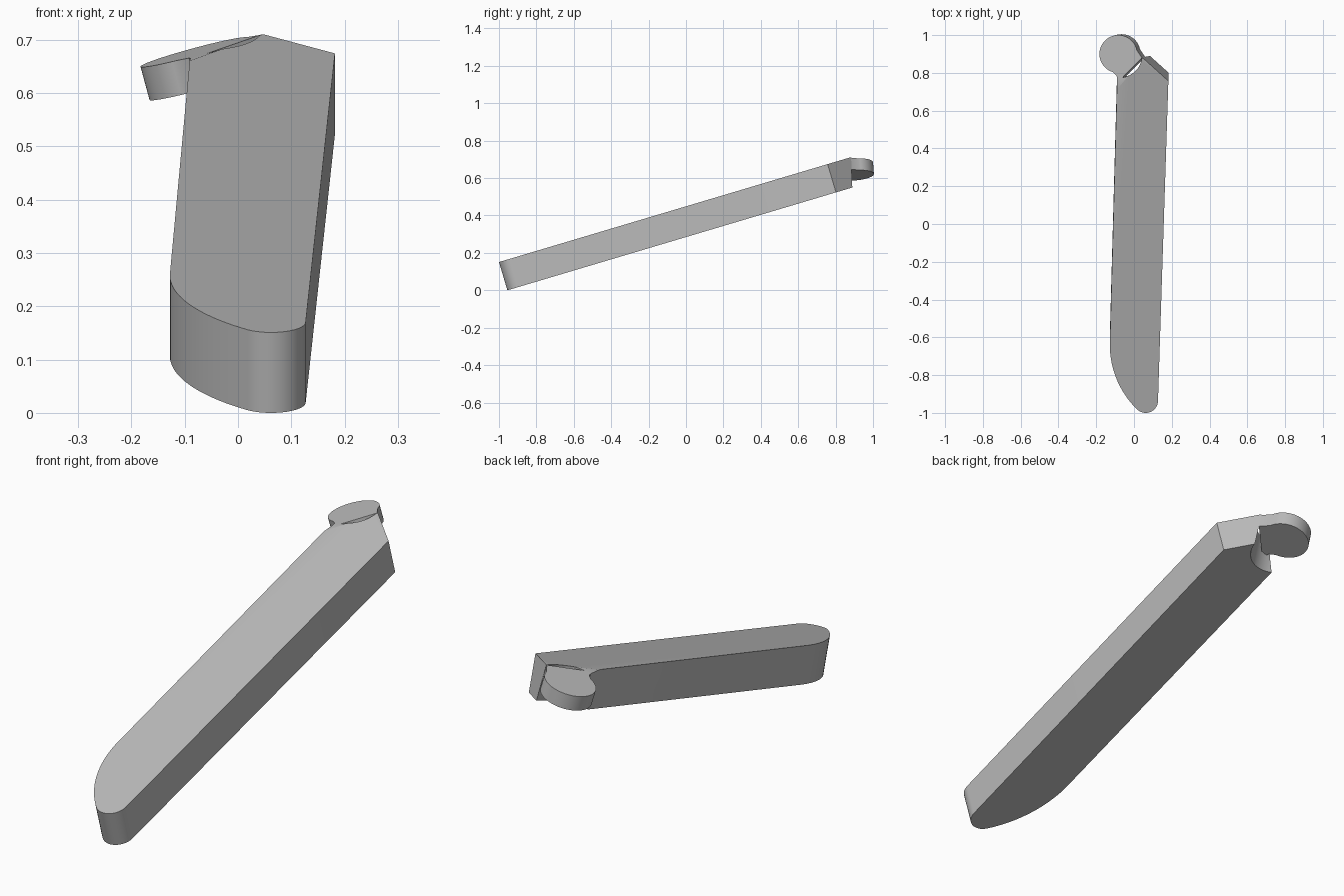
import bpy
import bmesh
from math import cos, sin, radians
from mathutils import Vector

cube = bpy.data.objects.get("Cube")
if cube:
    bpy.data.objects.remove(cube, do_unlink=True)

grey = bpy.data.materials.new("plain grey")
grey.use_nodes = True
grey.diffuse_color = (0.5, 0.5, 0.5, 1)
grey.node_tree.nodes["Principled BSDF"].inputs["Base Color"].default_value = (0.5, 0.5, 0.5, 1)


def arc(cx, cy, r, start, end, steps):
    angles = [radians(start + (end - start) * i / steps) for i in range(steps + 1)]
    return [(cx + r * cos(a), cy + r * sin(a)) for a in angles]


def bar_plane(x, y):
    return 0.151 + 0.298 * (y + 1)


def knob_plane(x, y):
    return 0.632 + 0.27 * x + 0.075 * y


def prism(name, outline, plane, depth, lift=Vector(), trim=None):
    """Outline in plan, dropped onto a sloping plane and extruded by depth."""
    bm = bmesh.new()
    top = [bm.verts.new(Vector((x, y, plane(x, y))) + lift) for x, y in outline]
    face = bm.faces.new(top)
    new = bmesh.ops.extrude_face_region(bm, geom=[face], use_keep_orig=True)["geom"]
    bmesh.ops.translate(bm, vec=depth, verts=[v for v in new if isinstance(v, bmesh.types.BMVert)])
    if trim:
        geom = bm.verts[:] + bm.edges[:] + bm.faces[:]
        bmesh.ops.bisect_plane(bm, geom=geom, plane_co=trim[0], plane_no=trim[1], clear_outer=True)
        bmesh.ops.holes_fill(bm, edges=[e for e in bm.edges if e.is_boundary])
    bmesh.ops.recalc_face_normals(bm, faces=bm.faces[:])
    mesh = bpy.data.meshes.new(name)
    bm.to_mesh(mesh)
    bm.free()
    mesh.materials.append(grey)
    obj = bpy.data.objects.new(name, mesh)
    bpy.context.collection.objects.link(obj)
    return obj


def activate(obj):
    bpy.ops.object.select_all(action="DESELECT")
    obj.select_set(True)
    bpy.context.view_layer.objects.active = obj


knob_x, knob_y = -0.083, 0.9
axis = Vector((-0.27, -0.075, 1)).normalized()
knob_top = Vector((knob_x, knob_y, knob_plane(knob_x, knob_y)))

# Long sloping bar: broad curve into a small rounded nose, slanted far end
bar_outline = arc(0.348, -0.64, 0.476, 180, 225.9, 20)
bar_outline += arc(0.062, -0.935, 0.065, 225.9, 358, 20)[1:]
bar_outline += [(0.182, 0.757), (0.045, 0.88), (0.03, 0.894), (-0.086, 0.88)]
bar = prism("bar", bar_outline, bar_plane, Vector((0, 0.045, -0.151)), trim=(knob_top, axis))

# Round socket scooped out of the far end
cutter = prism("socket_cutter", arc(knob_x, knob_y, 0.127, 0, 354, 59),
               knob_plane, axis * -0.5, lift=axis * 0.15)
cutter.hide_render = True
cut = bar.modifiers.new("socket", "BOOLEAN")
cut.operation = "DIFFERENCE"
cut.solver = "EXACT"
cut.object = cutter
activate(bar)
bpy.ops.object.modifier_apply(modifier=cut.name)
bpy.data.objects.remove(cutter, do_unlink=True)

# Tilted round knob with a short neck running back into the bar
knob_outline = arc(knob_x, knob_y, 0.1, 12, 252, 40)
knob_outline += [(-0.092, 0.785), (-0.086, 0.75), (0.042, 0.88)]
knob = prism("knob", knob_outline, knob_plane, axis * -0.065)

for obj in (bar, knob):
    activate(obj)
    bpy.ops.object.shade_smooth_by_angle(angle=radians(25))
